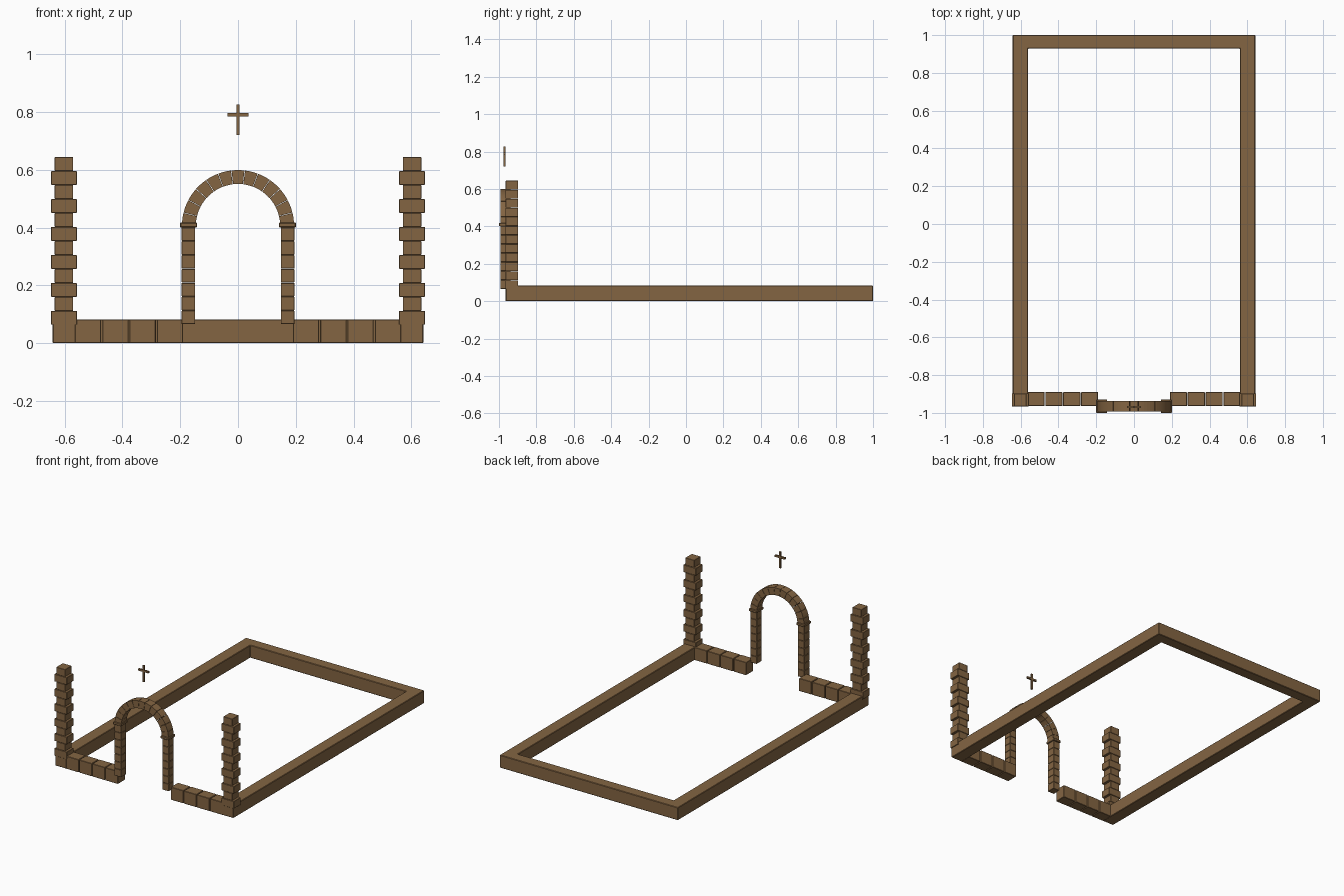
import bpy, bmesh, math

if "Cube" in bpy.data.objects:
    bpy.data.objects.remove(bpy.data.objects["Cube"], do_unlink=True)

# Single stone colour
stone = bpy.data.materials.new("brown_stone")
stone.use_nodes = True
colour = (0.23, 0.13, 0.055, 1)
stone.diffuse_color = colour
stone.node_tree.nodes["Principled BSDF"].inputs["Base Color"].default_value = colour


def finish(name, bm, bevel=0.0):
    bmesh.ops.recalc_face_normals(bm, faces=bm.faces)
    mesh = bpy.data.meshes.new(name)
    bm.to_mesh(mesh)
    bm.free()
    mesh.materials.append(stone)
    ob = bpy.data.objects.new(name, mesh)
    bpy.context.collection.objects.link(ob)
    if bevel:
        mod = ob.modifiers.new("worn_edges", "BEVEL")
        mod.width = bevel
        mod.segments = 1
        mod.limit_method = "ANGLE"
    return ob


def box(bm, x0, x1, y0, y1, z0, z1):
    verts = bmesh.ops.create_cube(bm, size=1)["verts"]
    for v in verts:
        v.co = ((x0 + x1) / 2 + v.co.x * (x1 - x0),
                (y0 + y1) / 2 + v.co.y * (y1 - y0),
                (z0 + z1) / 2 + v.co.z * (z1 - z0))


def prism(bm, outline, place, depth):
    """Extrude a flat outline; place maps a 2D point into space."""
    face = bm.faces.new([bm.verts.new(place(*p)) for p in outline])
    ext = bmesh.ops.extrude_face_region(bm, geom=[face])["geom"]
    moved = [g for g in ext if isinstance(g, bmesh.types.BMVert)]
    bmesh.ops.translate(bm, verts=moved, vec=depth)


WALL_H = 0.083
FRONT, BACK = -0.964, 1.0
OUT, IN = 0.642, 0.561

# U-shaped low wall: two sides and the back
bm = bmesh.new()
u_shape = [(-OUT, FRONT), (-IN, FRONT), (-IN, 0.928), (IN, 0.928),
           (IN, FRONT), (OUT, FRONT), (OUT, BACK), (-OUT, BACK)]
prism(bm, u_shape, lambda x, y: (x, y, 0), (0, 0, WALL_H))
finish("perimeter_wall", bm, 0.003)

COURSE = 0.0484
for side, label in ((1, "left"), (-1, "right")):
    def span(a, b):
        return sorted((side * a, side * b))

    # Front low wall blocks
    bm = bmesh.new()
    step = 0.0945
    for i in range(4):
        a = 0.19 + i * step
        box(bm, *span(a, a + step - 0.004), FRONT, -0.89, 0, WALL_H)
    finish(label + "_front_wall_blocks", bm, 0.002)

    # Corner pillar with alternating wide and narrow courses
    bm = bmesh.new()
    for i in range(12):
        half = 0.045 if i % 2 == 0 else 0.032
        z = 0.064 + i * COURSE
        inset = 0 if i % 2 == 0 else 0.001
        box(bm, *span(0.602 - half, 0.602 + half),
            -0.966 + inset, -0.897 - inset, z, z + COURSE - 0.001)
    finish(label + "_corner_pillar", bm, 0.0015)

    # Doorway jamb stones
    bm = bmesh.new()
    for i in range(7):
        z = 0.066 + i * 0.048
        box(bm, *span(0.148, 0.195), -0.992, -0.938, z, z + 0.047)
    finish(label + "_door_jamb", bm, 0.0015)

    # Impost slab on the jamb
    bm = bmesh.new()
    box(bm, *span(0.142, 0.2), -1.0, -0.93, 0.401, 0.417)
    finish(label + "_impost", bm, 0.002)

# Round arch of wedge stones
WEDGES, SEGS = 13, 3
bm = bmesh.new()
for i in range(WEDGES):
    start = math.pi * i / WEDGES + 0.005
    sweep = math.pi / WEDGES - 0.01
    angles = [start + sweep * k / SEGS for k in range(SEGS + 1)]
    outline = [(0.194, a) for a in angles] + [(0.146, a) for a in reversed(angles)]
    prism(bm, outline,
          lambda r, a: (r * math.cos(a), -0.992, 0.405 + r * math.sin(a)),
          (0, 0.054, 0))
finish("door_arch", bm)

# Cross above the arch
bm = bmesh.new()
cross = [(0.006, 0.72), (0.006, 0.785), (0.036, 0.785), (0.036, 0.797),
         (0.006, 0.797), (0.006, 0.826)]
cross += [(-x, z) for x, z in reversed(cross)]
prism(bm, cross, lambda x, z: (x, -0.975, z), (0, 0.011, 0))
finish("roof_cross", bm)
